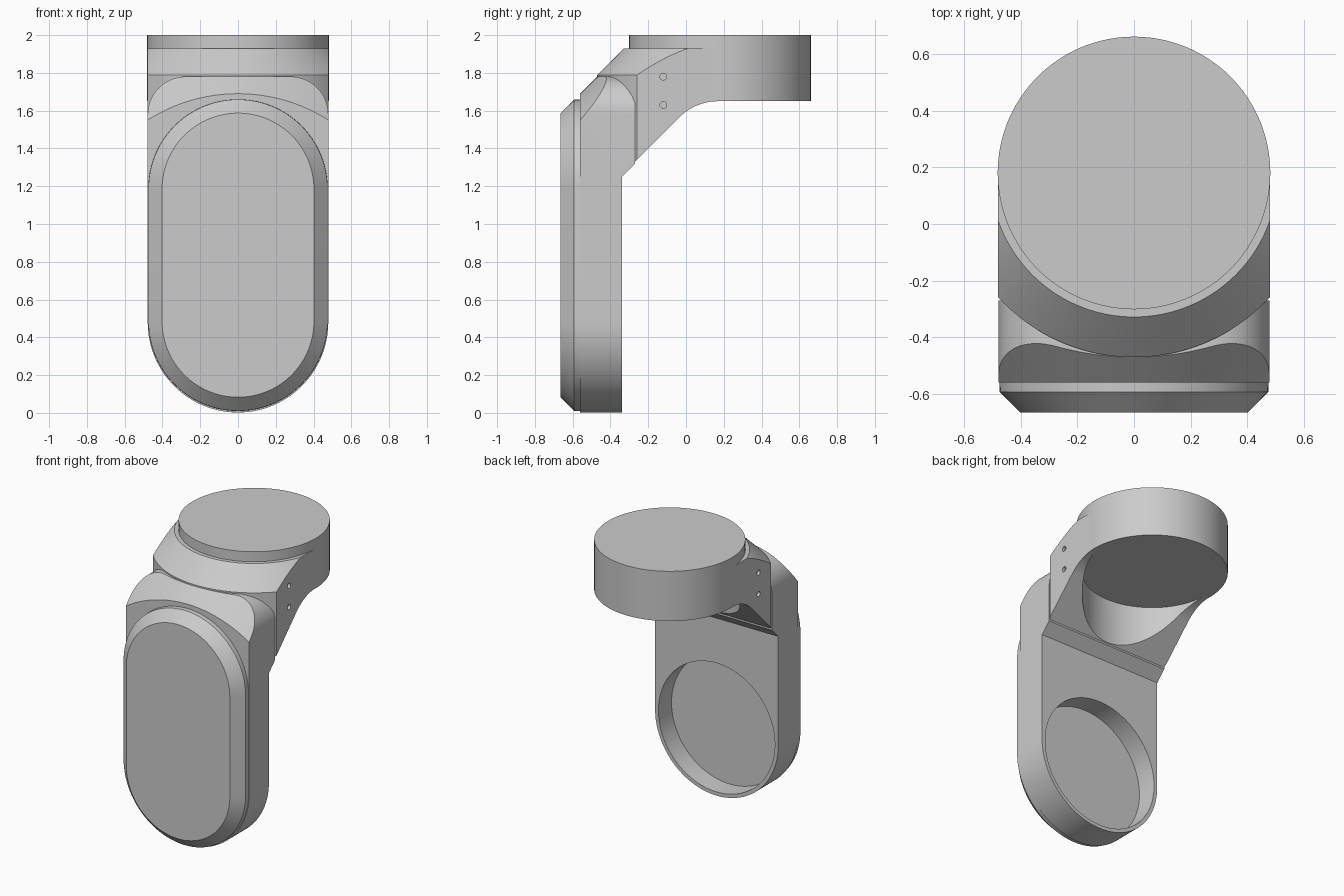
import bpy, bmesh
from math import sin, cos, pi, radians
from mathutils import Vector

if "Cube" in bpy.data.objects:
    bpy.data.objects.remove(bpy.data.objects["Cube"])

CY = 0.18          # y of the vertical flange axis
W = 0.48           # half width of the link


def finish(bm, name):
    bmesh.ops.recalc_face_normals(bm, faces=bm.faces[:])
    me = bpy.data.meshes.new(name)
    bm.to_mesh(me)
    bm.free()
    ob = bpy.data.objects.new(name, me)
    bpy.context.collection.objects.link(ob)
    return ob


def loft(name, rings):
    """Closed solid through rings with equal point counts."""
    bm = bmesh.new()
    loops = [[bm.verts.new(p) for p in ring] for ring in rings]
    n = len(loops[0])
    for a, b in zip(loops, loops[1:]):
        for i in range(n):
            j = (i + 1) % n
            bm.faces.new((a[i], a[j], b[j], b[i]))
    bm.faces.new(loops[0])
    bm.faces.new(loops[-1])
    return finish(bm, name)


def arc(cx, cy, r, a0, a1, n=24):
    return [(cx + r * cos(radians(a0 + (a1 - a0) * i / n)),
             cy + r * sin(radians(a0 + (a1 - a0) * i / n))) for i in range(n + 1)]


def circle(cx, cy, r, n=128):
    return arc(cx, cy, r, 0, 360, n)[:-1]


def at_x(pts, x):
    return [(x, a, b) for a, b in pts]


def at_y(pts, y):
    return [(a, y, b) for a, b in pts]


def at_z(pts, z):
    return [(a, b, z) for a, b in pts]


def boolean(ob, cutter, op):
    mod = ob.modifiers.new("cut", 'BOOLEAN')
    mod.operation, mod.solver, mod.object = op, 'EXACT', cutter
    bpy.context.view_layer.update()
    dg = bpy.context.evaluated_depsgraph_get()
    me = bpy.data.meshes.new_from_object(ob.evaluated_get(dg))
    ob.modifiers.clear()
    ob.data = me
    bpy.data.objects.remove(cutter)


def smooth(ob):
    ob.data.shade_smooth()
    ob.data.set_sharp_from_angle(angle=radians(25))


# Lower link body: front outline, trimmed by side profile and a 45 degree cone
outline = (arc(0, 0.48, W - 0.002, 180, 360, 64)
           + arc(0.278, 1.58, 0.2, 0, 90) + arc(-0.278, 1.58, 0.2, 90, 180))
body = loft("lower_link_body", [at_y(outline, -0.56), at_y(outline, -0.27)])
side = [(-0.7, -0.1), (-0.34, -0.1), (-0.34, 1.248), (-0.255, 1.333), (-0.255, 1.9), (-0.7, 1.9)]
boolean(body, loft("side_trim", [at_x(side, -0.6), at_x(side, 0.6)]), 'INTERSECT')
boolean(body, loft("cone_trim", [at_y(circle(0, 0.8, 0.85), -0.60),
                                 at_y(circle(0, 0.8, 1.25), -0.20)]), 'INTERSECT')
# Round recess in the back of the link
rec = circle(0, 0.48, 0.452)
boolean(body, loft("back_recess", [at_y(rec, -0.485), at_y(rec, -0.2)]), 'DIFFERENCE')
smooth(body)

# Front cover with chamfered rim
def stadium(r):
    return arc(0, 0.485, r, 180, 360, 48) + arc(0, 1.185, r, 0, 180, 48)

cover = loft("front_cover", [at_y(stadium(0.475), -0.555), at_y(stadium(0.475), -0.565),
                             at_y(stadium(0.474), -0.592), at_y(stadium(0.402), -0.665)])
smooth(cover)

# Elbow bracket: side profile with filleted underside, trimmed by a turned solid
prof = [(-0.8, 0.8)] + arc(0.17, 1.36, 0.29, 135, 90, 20) + [(CY, 1.65), (CY, 2.1), (-0.8, 2.1)]
bracket = loft("elbow_bracket", [at_x(prof, -W), at_x(prof, W)])
turned = [(0.65, 1.0), (0.65, 1.79), (0.508, 1.93)]
boolean(bracket, loft("turned_trim", [at_z(circle(0, CY, r, 160), z) for r, z in turned]), 'INTERSECT')
# Scoop below the flange
scoop = circle(0, CY, 0.445)
boolean(bracket, loft("flange_scoop", [at_z(scoop, 0.9), at_z(scoop, 1.652)]), 'DIFFERENCE')
# Screw holes on both sides
for sx in (-1, 1):
    for z in (1.63, 1.78):
        hole = circle(-0.12, z, 0.018, 20)
        boolean(bracket, loft("screw_hole", [at_x(hole, sx * 0.46), at_x(hole, sx * 0.55)]), 'DIFFERENCE')
smooth(bracket)

# Top flange disc
flange = loft("top_flange", [at_z(circle(0, CY, W + 0.001), z) for z in (1.65, 2.0)])
smooth(flange)
